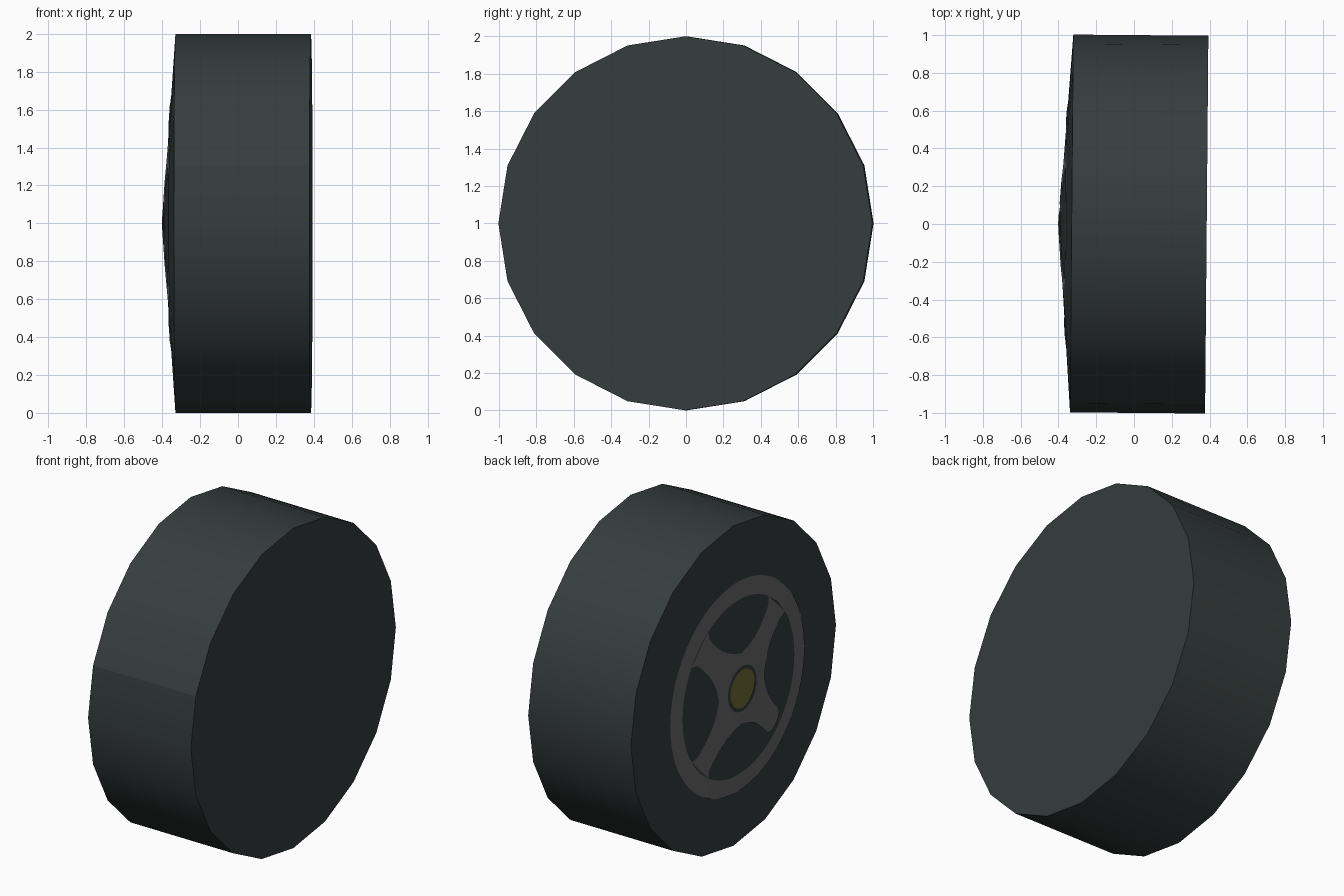
import bpy
import bmesh
from math import cos, sin, pi, asin, radians

cube = bpy.data.objects.get("Cube")
if cube:
    bpy.data.objects.remove(cube, do_unlink=True)

RIM_X, APEX_X, BACK_X = -0.33, -0.398, 0.385
TILT = radians(-0.5)
SIDES = 20


def material(name, rgb):
    mat = bpy.data.materials.new(name)
    mat.use_nodes = True
    mat.diffuse_color = (*rgb, 1)
    bsdf = mat.node_tree.nodes["Principled BSDF"]
    bsdf.inputs["Base Color"].default_value = (*rgb, 1)
    bsdf.inputs["Roughness"].default_value = 0.8
    return mat


rubber = material("dark rubber", (0.036, 0.047, 0.046))
grey = material("rim grey", (0.14, 0.14, 0.14))
brass = material("hub olive", (0.16, 0.148, 0.038))


def finish(name, bm, mat):
    mesh = bpy.data.meshes.new(name)
    bm.to_mesh(mesh)
    bm.free()
    mesh.materials.append(mat)
    ob = bpy.data.objects.new(name, mesh)
    bpy.context.collection.objects.link(ob)
    ob.location.z = 1
    ob.rotation_euler.z = TILT
    return ob


def on_cone(r, a, lift):
    """Point on the shallow outer cone, lifted outwards."""
    return (APEX_X + (RIM_X - APEX_X) * r - lift, r * cos(a), r * sin(a))


def strip(bm, left, right):
    """Quads between two rows of points, facing -x."""
    rows = [[bm.verts.new(p) for p in row] for row in (left, right)]
    for i in range(len(left) - 1):
        f = bm.faces.new((rows[0][i], rows[0][i + 1], rows[1][i + 1], rows[1][i]))
        f.normal_update()
        if f.normal.x > 0:
            f.normal_flip()


def band(bm, r_in, r_out, lift, n=64):
    angles = [2 * pi * i / n for i in range(n + 1)]
    strip(bm, [on_cone(r_in, a, lift) for a in angles],
          [on_cone(r_out, a, lift) for a in angles])


# Tyre: a straight tread, a flat back and a shallow cone on the outer side
bm = bmesh.new()
angles = [2 * pi * i / SIDES for i in range(SIDES)]
outer, back = [[bm.verts.new((x, cos(a), sin(a))) for a in angles]
               for x in (RIM_X, BACK_X)]
apex = bm.verts.new((APEX_X, 0, 0))
for i in range(SIDES):
    j = (i + 1) % SIDES
    bm.faces.new((outer[i], outer[j], back[j], back[i]))
    bm.faces.new((outer[j], outer[i], apex))
bm.faces.new(back)
bmesh.ops.recalc_face_normals(bm, faces=bm.faces)
tyre = finish("tyre", bm, rubber)
bpy.ops.object.select_all(action='DESELECT')
tyre.select_set(True)
bpy.context.view_layer.objects.active = tyre
bpy.ops.object.shade_smooth_by_angle(angle=radians(30))

# Tread seam just above the middle of the front
for e in tyre.data.edges:
    mid = sum((tyre.data.vertices[v].co for v in e.vertices[1:]),
              tyre.data.vertices[e.vertices[0]].co) / 2
    if abs(mid.y - cos(0.9 * pi)) < 0.01 and abs(mid.z - sin(0.9 * pi)) < 0.01:
        e.use_edge_sharp = True

# Rim ring
bm = bmesh.new()
band(bm, 0.545, 0.655, 0.004)
finish("rim_ring", bm, grey)

# Hub plate, dark gap and centre cap
for name, r_in, r_out, lift, mat in (("hub_plate", 0.14, 0.22, 0.004, grey),
                                     ("hub_cap", 0, 0.118, 0.004, brass)):
    bm = bmesh.new()
    band(bm, r_in, r_out, lift, 32)
    bmesh.ops.remove_doubles(bm, verts=bm.verts, dist=1e-5)
    bmesh.ops.dissolve_degenerate(bm, edges=bm.edges, dist=1e-5)
    finish(name, bm, mat)

# Four flared diagonal spokes: (radius, half width); one stops short of the ring
FLARE = [(0.22, 0.155), (0.25, 0.118), (0.3, 0.094), (0.35, 0.084), (0.4, 0.08),
         (0.46, 0.08), (0.5, 0.085), (0.545, 0.115)]
SHORT = FLARE[:6] + [(0.49, 0.07), (0.515, 0.03)]
for k, name in enumerate(("upper_back", "upper_front", "lower_front", "lower_back")):
    mid = pi / 4 + k * pi / 2
    shape = SHORT if name == "lower_front" else FLARE
    bm = bmesh.new()
    sides = [[on_cone(r, mid + s * asin(w / r), 0.004) for r, w in shape]
             for s in (-1, 1)]
    strip(bm, *sides)
    finish(name + "_spoke", bm, grey)
